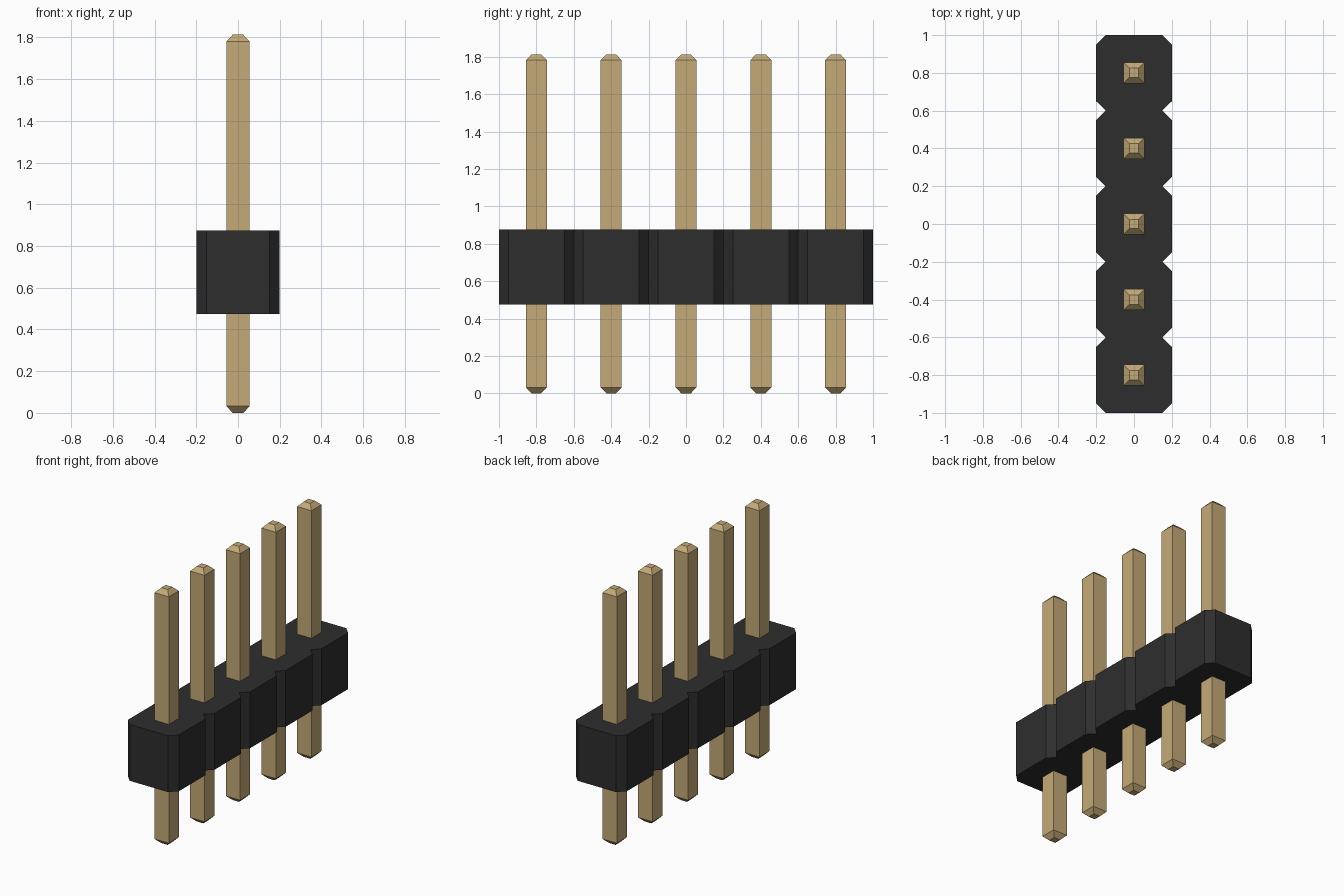
import bpy
import bmesh

cube = bpy.data.objects.get("Cube")
if cube:
    bpy.data.objects.remove(cube, do_unlink=True)

COUNT, PITCH = 5, 0.4
HALF, CHAMFER = 0.2, 0.05
BODY_BOTTOM, BODY_TOP = 0.475, 0.875
PIN_HALF, TIP_HALF = 0.056, 0.025
PIN_TOP, TIP_HEIGHT = 1.813, 0.032
centres = [(i - (COUNT - 1) / 2) * PITCH for i in range(COUNT)]


def material(name, colour, roughness):
    mat = bpy.data.materials.new(name)
    mat.use_nodes = True
    mat.diffuse_color = colour
    shader = mat.node_tree.nodes["Principled BSDF"]
    shader.inputs["Base Color"].default_value = colour
    shader.inputs["Roughness"].default_value = roughness
    return mat


def loft(name, rings, mat):
    """Skin a closed solid through matching rings of points."""
    bm = bmesh.new()
    loops = [[bm.verts.new(p) for p in ring] for ring in rings]
    n = len(loops[0])
    for low, high in zip(loops, loops[1:]):
        for i in range(n):
            j = (i + 1) % n
            bm.faces.new((low[i], low[j], high[j], high[i]))
    bm.faces.new(loops[0][::-1])
    bm.faces.new(loops[-1])
    bmesh.ops.recalc_face_normals(bm, faces=bm.faces)
    mesh = bpy.data.meshes.new(name)
    bm.to_mesh(mesh)
    bm.free()
    mesh.materials.append(mat)
    obj = bpy.data.objects.new(name, mesh)
    bpy.context.collection.objects.link(obj)
    return obj


black = material("black plastic", (0.027, 0.027, 0.027, 1), 0.6)
gold = material("pale gold", (0.55, 0.40, 0.185, 1), 0.4)

# Housing: one notched outline, extruded upward
inner = HALF - CHAMFER
right_edge = [(inner, centres[0] - HALF)]
for y in centres:
    right_edge += [(HALF, y - inner), (HALF, y + inner), (inner, y + HALF)]
outline = right_edge + [(-x, y) for x, y in reversed(right_edge)]
loft("housing", [[(x, y, z) for x, y in outline] for z in (BODY_BOTTOM, BODY_TOP)], black)

# Pins: square rods with tapered tips at both ends
levels = [(TIP_HALF, 0), (PIN_HALF, TIP_HEIGHT),
          (PIN_HALF, PIN_TOP - TIP_HEIGHT), (TIP_HALF, PIN_TOP)]
corners = [(-1, -1), (1, -1), (1, 1), (-1, 1)]
for number, y in enumerate(centres, 1):
    rings = [[(sx * h, y + sy * h, z) for sx, sy in corners] for h, z in levels]
    loft(f"pin_{number}", rings, gold)
